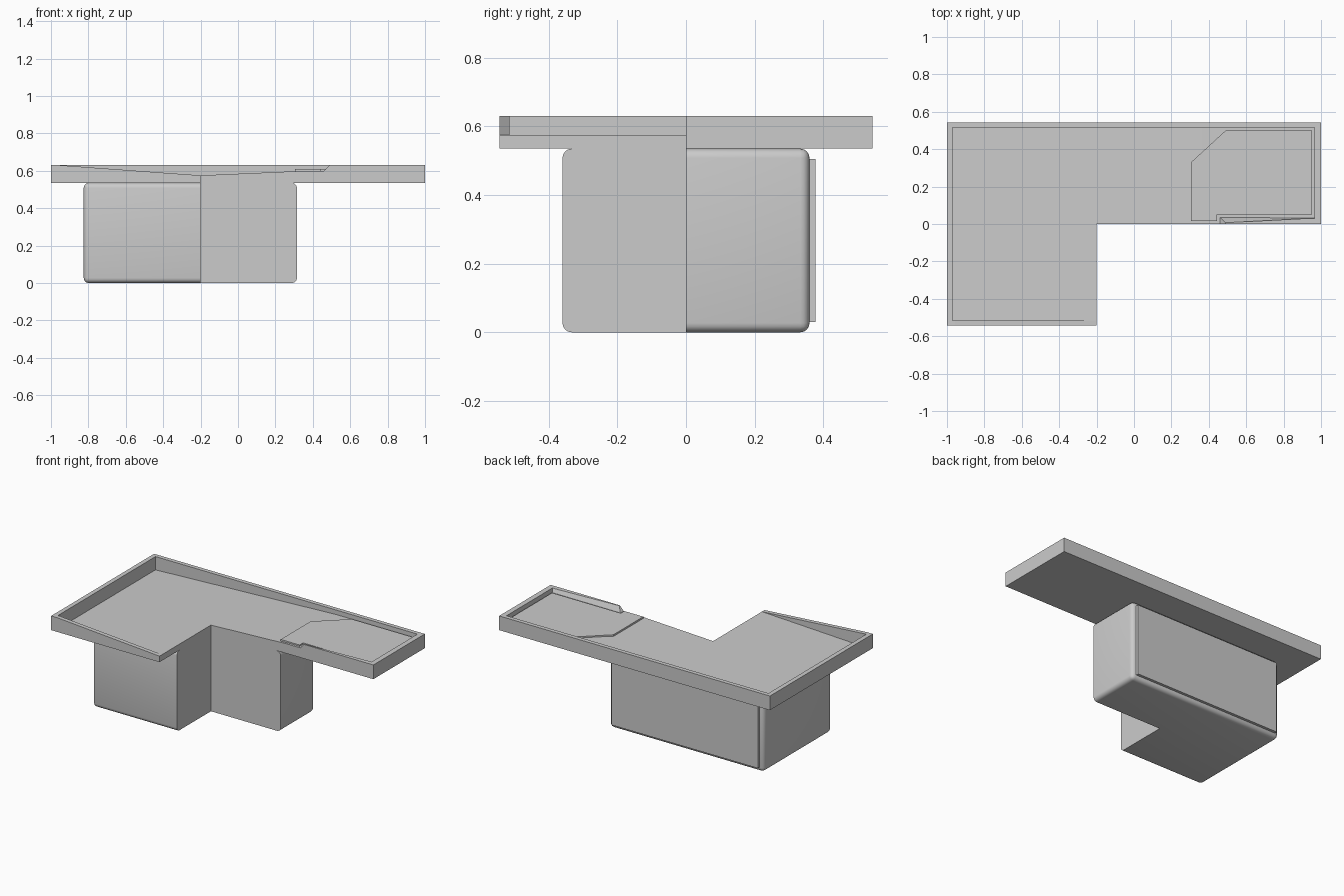
import bpy, bmesh

if "Cube" in bpy.data.objects:
    bpy.data.objects.remove(bpy.data.objects["Cube"])


def make(name, verts, faces):
    me = bpy.data.meshes.new(name)
    me.from_pydata(verts, [], faces)
    bm = bmesh.new()
    bm.from_mesh(me)
    bmesh.ops.recalc_face_normals(bm, faces=bm.faces)
    bm.to_mesh(me)
    bm.free()
    ob = bpy.data.objects.new(name, me)
    bpy.context.collection.objects.link(ob)
    return ob


def loft(name, low, high, bottoms=None):
    """Closed solid between two matching loops of points."""
    n = len(low)
    faces = [(i, (i + 1) % n, n + (i + 1) % n, n + i) for i in range(n)]
    faces += bottoms or [tuple(range(n))]
    faces.append(tuple(range(n, 2 * n)))
    return make(name, low + high, faces)


def prism(name, pts, z0, z1):
    return loft(name, [(x, y, z0) for x, y in pts], [(x, y, z1) for x, y in pts])


def box(name, x0, x1, y0, y1, z0, z1):
    return prism(name, [(x0, y0), (x1, y0), (x1, y1), (x0, y1)], z0, z1)


def activate(ob):
    bpy.ops.object.select_all(action='DESELECT')
    ob.select_set(True)
    bpy.context.view_layer.objects.active = ob


def cut(ob, cutter):
    cutter.hide_render = True
    mod = ob.modifiers.new("cut", 'BOOLEAN')
    mod.operation = 'DIFFERENCE'
    mod.solver = 'EXACT'
    mod.object = cutter
    activate(ob)
    bpy.ops.object.modifier_apply(modifier=mod.name)
    bpy.data.objects.remove(cutter)


# Lower body: rounded block with its front right quarter cut away
body = box("body", -0.825, 0.315, -0.36, 0.36, 0, 0.535)
bev = body.modifiers.new("round", 'BEVEL')
bev.width = 0.027
bev.segments = 4
activate(body)
bpy.ops.object.modifier_apply(modifier=bev.name)
cut(body, box("body_cutter", -0.2, 0.6, -0.6, 0, -0.1, 0.8))
activate(body)
bpy.ops.object.shade_smooth_by_angle(angle=0.6)

# Thin panel on the back
box("back_panel", -0.795, 0.285, 0.35, 0.378, 0.03, 0.505)

# L-shaped tray
tray = prism("tray", [(-1, -0.543), (-0.2, -0.543), (-0.2, 0), (1, 0),
                      (1, 0.543), (-1, 0.543)], 0.535, 0.63)

# Pocket with a floor rising to the right, open along the inner corner
low_xy = [(-0.97, -0.515), (-0.1, -0.515), (-0.1, -0.1), (0.36, -0.1), (0.46, -0.1),
          (0.46, 0.035), (0.965, 0.032), (0.965, 0.515), (0.36, 0.515), (-0.97, 0.515)]
high_xy = list(low_xy)
high_xy[4:7] = [(0.49, -0.1), (0.49, 0.005), (0.965, 0.03)]
low = [(x, y, 0.584 + 0.044 * min(x, 0.36)) for x, y in low_xy]
high = [(x, y, 0.632) for x, y in high_xy]
cut(tray, loft("pocket_cutter", low, high, [(0, 1, 2, 3, 8, 9), (3, 4, 5, 6, 7, 8)]))

# Front rim slopes down towards the inner corner
wedge = [(-0.97, 0.631), (-0.1, 0.568), (-0.1, 0.7), (-0.97, 0.7)]
cut(tray, loft("rim_cutter", [(x, -0.6, z) for x, z in wedge],
               [(x, -0.505, z) for x, z in wedge]))

# Raised platform at the right end
prism("platform", [(0.305, 0.015), (0.445, 0.015), (0.445, 0.052), (0.953, 0.052),
                   (0.953, 0.5), (0.49, 0.5), (0.305, 0.33)], 0.59, 0.609)
